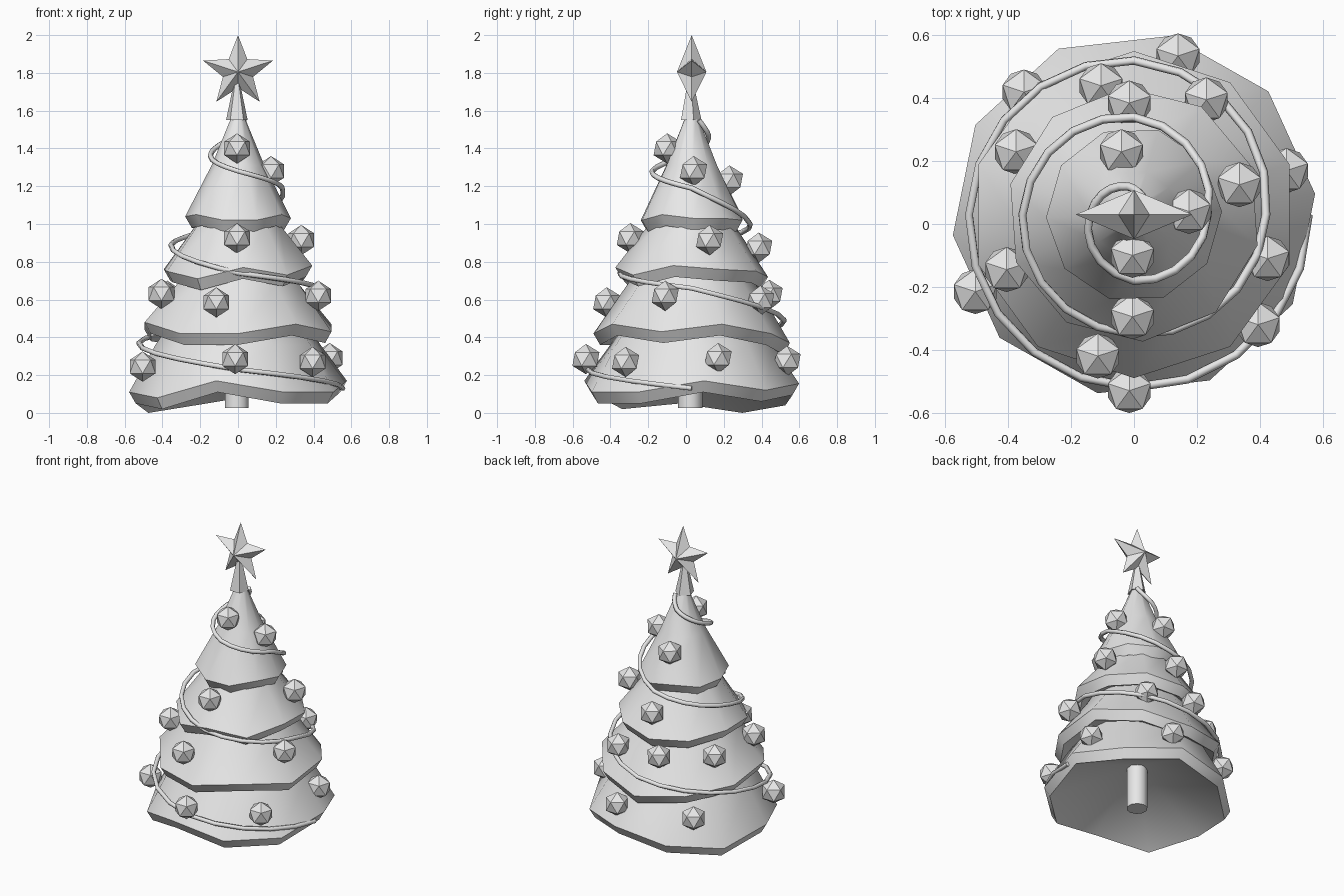
import bpy, bmesh
from math import sin, cos, radians, pi
from mathutils import Vector, Matrix

if "Cube" in bpy.data.objects:
    bpy.data.objects.remove(bpy.data.objects["Cube"])

grey = bpy.data.materials.new("light grey")
grey.use_nodes = True
grey.diffuse_color = (0.8, 0.8, 0.8, 1)
grey.node_tree.nodes["Principled BSDF"].inputs["Base Color"].default_value = grey.diffuse_color

AXIS_Y = 0.03  # the tree axis stands slightly behind the origin


def polar(r, degrees, z):
    a = radians(degrees)
    return Vector((r * cos(a), AXIS_Y + r * sin(a), z))


def finish(name, bm, smooth=None):
    bmesh.ops.recalc_face_normals(bm, faces=bm.faces)
    mesh = bpy.data.meshes.new(name)
    bm.to_mesh(mesh)
    bm.free()
    mesh.materials.append(grey)
    obj = bpy.data.objects.new(name, mesh)
    bpy.context.collection.objects.link(obj)
    if smooth:
        bpy.ops.object.select_all(action='DESELECT')
        obj.select_set(True)
        bpy.context.view_layer.objects.active = obj
        bpy.ops.object.shade_smooth_by_angle(angle=radians(smooth))
    return obj


def tier(name, radius, start, hem, slope):
    """Ten-sided skirt with a wavy, thick hem and a shallow hollow below; slope lists (radius, z) upward."""
    bm = bmesh.new()
    n = len(hem)
    mean = sum(hem) / n
    angles = [start + 360 / n * i for i in range(n)]

    def ring(r, z, wave):
        return [bm.verts.new(polar(r, a, z + wave * (h - mean))) for a, h in zip(angles, hem)]

    # underside hollow, hem edge, then outer wall
    rings = [ring(radius - 0.035, mean - 0.06, 1), ring(radius, mean, 1)]
    rings += [ring(r, z, 0) for r, z in slope]
    hollow = bm.verts.new(polar(0, 0, mean - 0.06 + 0.46 * radius))
    for i in range(n):
        j = (i + 1) % n
        bm.faces.new((rings[0][j], rings[0][i], hollow))
        for low, high in zip(rings, rings[1:]):
            bm.faces.new((low[i], low[j], high[j], high[i]))
    bm.faces.new(rings[-1])
    finish(name, bm, 40)


# Foliage tiers
tier("bottom_tier", 0.58, 6.5,
     [.17, .12, .155, .1, .06, .11, .08, .17, .11, .11],
     [(0.44, 0.36), (0.22, 0.68)])
tier("lower_middle_tier", 0.52, 18,
     [.47, .42, .37, .41, .44, .48, .42, .42, .47, .43],
     [(0.34, 0.68), (0.15, 0.98)])
tier("upper_middle_tier", 0.405, 22,
     [.76, .75, .72, .73, .76, .75, .71, .77, .73, .78],
     [(0.225, 1.0), (0.08, 1.26)])
tier("top_tier", 0.28, 2,
     [1.03, 1.03, 1.02, 1.05, 1.03, 1.04, 1.05, 1.02, 1.02, 1.05],
     [(0.14, 1.31), (0.035, 1.565)])


def cone(name, sides, r1, r2, z1, z2, smooth=None):
    bm = bmesh.new()
    bmesh.ops.create_cone(bm, cap_ends=True, segments=sides, radius1=r1, radius2=r2,
                          depth=z2 - z1,
                          matrix=Matrix.Translation((-0.006, AXIS_Y - 0.008, (z1 + z2) / 2)))
    return finish(name, bm, smooth)


# Trunk and star holder
cone("trunk", 10, 0.065, 0.065, 0.025, 0.37, 40)
cone("star_holder", 5, 0.06, 0.012, 1.55, 1.77)

# Five-pointed star with a raised centre on both sides
bm = bmesh.new()
rim = []
for i in range(10):
    r = 0.084 if i % 2 else 0.195
    a = pi / 2 + i * pi / 5
    rim.append(bm.verts.new((r * cos(a), AXIS_Y, 1.805 + r * sin(a))))
for side in (-1, 1):
    peak = bm.verts.new((0, AXIS_Y + side * 0.078, 1.805))
    for i in range(10):
        bm.faces.new((rim[i], rim[(i + 1) % 10], peak))
finish("star", bm)

# Garland: quarter-turn stations of (angle, radius, height), descending
stations = [(50, .05, 1.55), (100, .09, 1.47), (180, .14, 1.38), (270, .21, 1.28), (360, .235, 1.19),
            (450, .31, 1.0), (540, .355, .89), (630, .38, .74), (720, .42, .66),
            (810, .49, .49), (900, .525, .37), (990, .55, .23), (1080, .555, .13)]
path = []
for (a0, r0, z0), (a1, r1, z1) in zip(stations, stations[1:]):
    for k in range(5):
        t = k / 5
        path.append(polar(r0 + (r1 - r0) * t, a0 + (a1 - a0) * t, z0 + (z1 - z0) * t))
path.append(polar(stations[-1][1], stations[-1][0], stations[-1][2]))
curve = bpy.data.curves.new("garland", 'CURVE')
curve.dimensions = '3D'
curve.bevel_depth = 0.014
curve.bevel_resolution = 1
curve.use_fill_caps = True
spline = curve.splines.new('POLY')
spline.points.add(len(path) - 1)
for point, co in zip(spline.points, path):
    point.co = (*co, 1)
curve.materials.append(grey)
bpy.context.collection.objects.link(bpy.data.objects.new("garland", curve))

# Faceted baubles
baubles = [(-.005, -.10, 1.40), (.175, .04, 1.28), (-.04, .23, 1.23),
           (-.005, -.295, .925), (.335, .125, .915), (-.015, .385, .875),
           (-.375, .23, .62), (-.115, -.42, .585), (-.405, -.145, .63), (.425, -.11, .62),
           (.23, .395, .595), (-.105, .44, .625),
           (-.505, -.215, .245), (.395, -.32, .27), (-.015, -.53, .285),
           (.485, .17, .29), (.14, .535, .275), (-.35, .42, .265)]
for i, spot in enumerate(baubles):
    bm = bmesh.new()
    bmesh.ops.create_icosphere(bm, subdivisions=1, radius=0.08,
                               matrix=Matrix.Translation(spot) @ Matrix.Rotation(radians(18), 4, 'Z'))
    finish(f"bauble_{i + 1}", bm)
